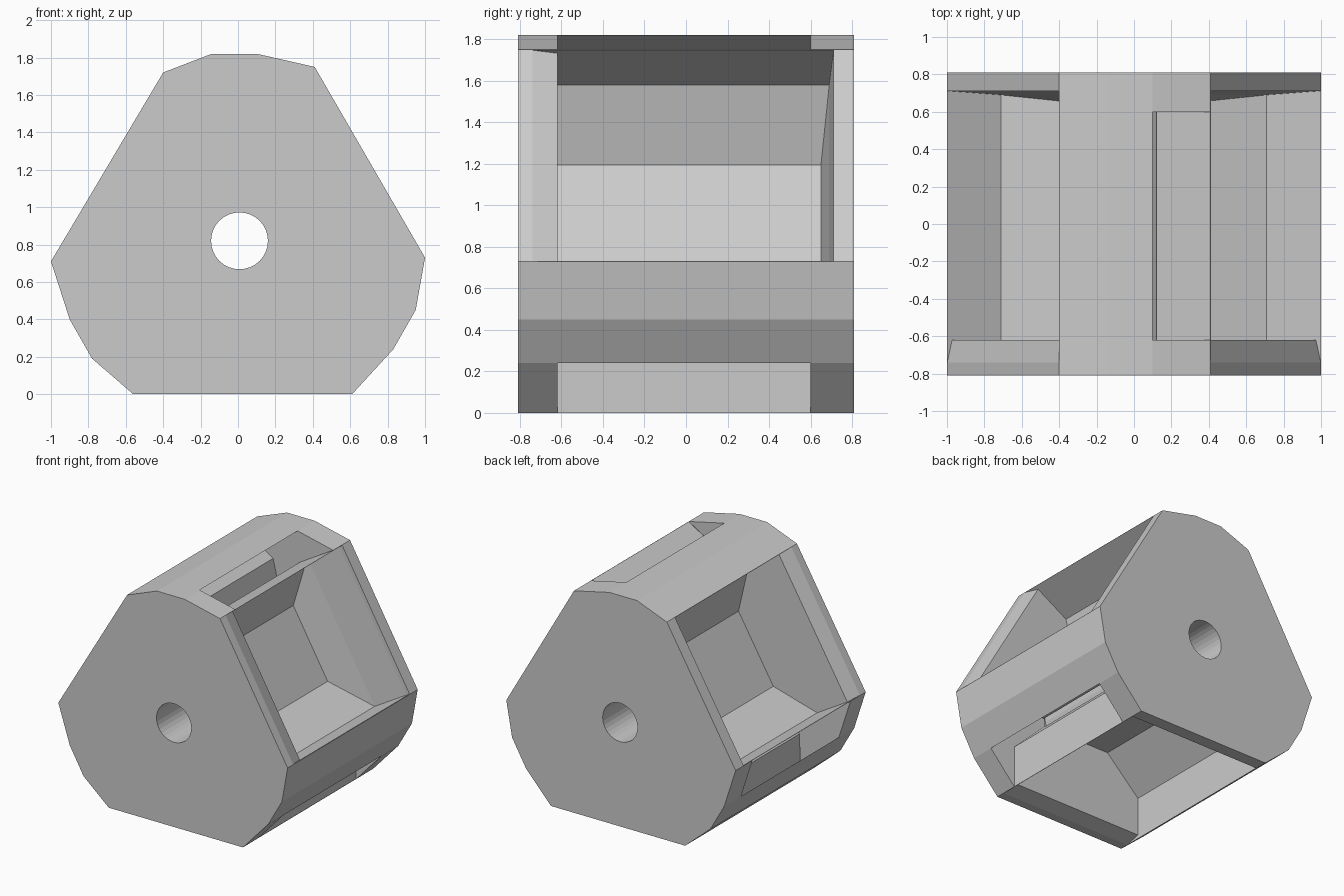
import bpy, bmesh
from mathutils import Vector

if "Cube" in bpy.data.objects:
    bpy.data.objects.remove(bpy.data.objects["Cube"])

# Rounded three-sided outline (x, z), clockwise seen from the front
OUTLINE = [(-0.14, 1.82), (0.10, 1.82), (0.41, 1.75), (1.0, 0.73), (0.95, 0.45),
           (0.83, 0.24), (0.61, 0.0), (-0.56, 0.0), (-0.78, 0.19), (-0.90, 0.40),
           (-1.0, 0.71), (-0.40, 1.72)]
HALF = 0.81
PLATE_FRONT, PLATE_BACK = -0.62, 0.60
# Pocket section steps: depth, inset at each end, front y, back y
STEPS = [(-0.05, 0.003, -0.74, 0.71), (0.0, 0.003, -0.74, 0.71), (0.03, 0.003, -0.62, 0.71),
         (0.335, 0.003, -0.62, 0.69), (0.61, 0.29, -0.62, 0.65)]


def loft(name, rings):
    """Closed solid through matching rings of points."""
    bm = bmesh.new()
    loops = [[bm.verts.new(p) for p in ring] for ring in rings]
    bm.faces.new(loops[0])
    bm.faces.new(loops[-1][::-1])
    for a, b in zip(loops, loops[1:]):
        for i in range(len(a)):
            j = (i + 1) % len(a)
            bm.faces.new((a[i], b[i], b[j], a[j]))
    bmesh.ops.recalc_face_normals(bm, faces=bm.faces[:])
    mesh = bpy.data.meshes.new(name)
    bm.to_mesh(mesh)
    bm.free()
    obj = bpy.data.objects.new(name, mesh)
    bpy.context.collection.objects.link(obj)
    return obj


def cut(target, cutter):
    """Subtract a cutter and remove it."""
    cutter.hide_render = True
    mod = target.modifiers.new("cut", 'BOOLEAN')
    mod.operation = 'DIFFERENCE'
    mod.solver = 'EXACT'
    mod.object = cutter
    bpy.context.view_layer.objects.active = target
    bpy.ops.object.modifier_apply(modifier=mod.name)
    bpy.data.objects.remove(cutter, do_unlink=True)


def pocket_ends(i, depth, inset):
    """Both ends of the pocket section behind outline side i at one depth."""
    (ax, az), (bx, bz) = OUTLINE[i], OUTLINE[i + 1]
    a, b = Vector((ax, 0, az)), Vector((bx, 0, bz))
    along = (b - a).normalized()
    inward = Vector((along.z, 0, -along.x)) * depth
    return a + along * inset + inward, b - along * inset + inward


def pocket(i):
    """Pocket cutter behind a flat side, narrowing towards the hub."""
    rings = []
    for depth, inset, y0, y1 in STEPS:
        p, q = pocket_ends(i, depth, inset)
        rings.append([v + Vector((0, y, 0)) for v, y in ((p, y0), (q, y0), (q, y1), (p, y1))])
    return loft("pocket_cutter", rings)


# Body prism: pockets leave end plates, a hub and three corner bars
body = loft("roller_body", [[(x, y, z) for x, z in OUTLINE] for y in (-HALF, HALF)])
for i in (2, 6, 10):
    cut(body, pocket(i))

# Axle hole through the full length
bpy.ops.mesh.primitive_cylinder_add(vertices=32, radius=0.152, depth=2,
                                    location=(0.008, 0, 0.82), rotation=(1.5707963, 0, 0))
cut(body, bpy.context.object)

# Open slots along one facet of each bar, between the end plates
bm = bmesh.new()
bm.from_mesh(body.data)
for y in (PLATE_FRONT, PLATE_BACK):
    bmesh.ops.bisect_plane(bm, geom=bm.verts[:] + bm.edges[:] + bm.faces[:],
                           plane_co=(0, y, 0), plane_no=(0, 1, 0))
slots = []
for i in (1, 5, 9):
    (ax, az), (bx, bz) = OUTLINE[i], OUTLINE[i + 1]
    mid = Vector(((ax + bx) / 2, 0, (az + bz) / 2))
    normal = Vector((az - bz, 0, bx - ax)).normalized()
    for f in bm.faces:
        c = f.calc_center_median()
        if (abs(f.normal.dot(normal)) > 0.99 and abs((c - mid).dot(normal)) < 0.01
                and PLATE_FRONT < c.y < PLATE_BACK and f.calc_area() > 0.02):
            slots.append(f)
bmesh.ops.delete(bm, geom=slots, context='FACES')

# Inner walls closing the hollow bars at the end plates
for before, after in ((10, 2), (2, 6), (6, 10)):
    corner = [OUTLINE[k % 12] for k in range(before + 1, after + (13 if after < before else 1))]
    ring = [Vector((x, 0, z)) for x, z in corner]
    ring += [pocket_ends(after, d, s)[0] for d, s, _, _ in STEPS[3:]]
    ring += [pocket_ends(before % 12, d, s)[1] if before < 11 else None
             for d, s, _, _ in reversed(STEPS[3:])]
    for y in (PLATE_FRONT, PLATE_BACK):
        bm.faces.new([bm.verts.new(v + Vector((0, y, 0))) for v in ring])
bm.to_mesh(body.data)
bm.free()
